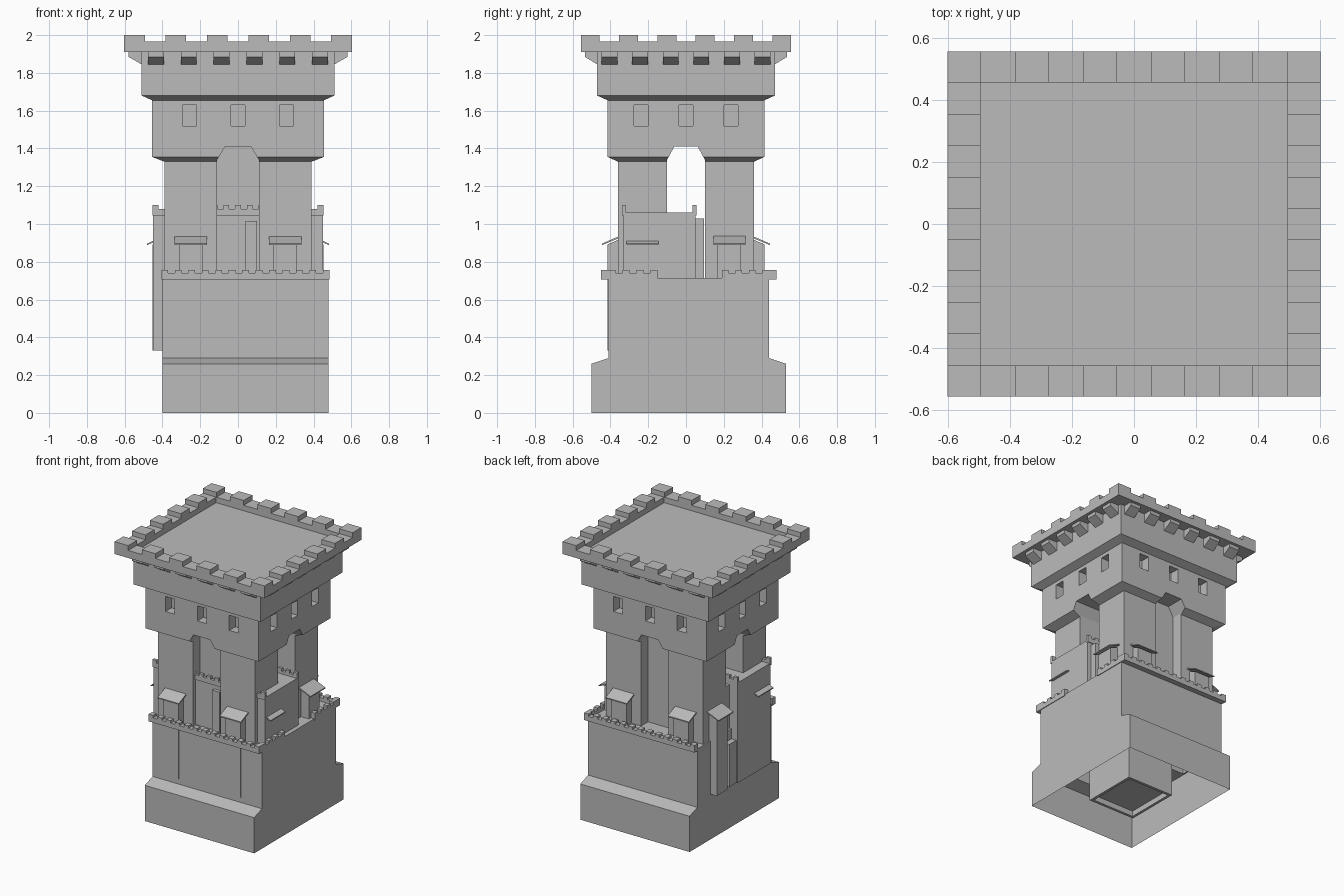
import bpy, bmesh
from mathutils import Vector

if "Cube" in bpy.data.objects:
    bpy.data.objects.remove(bpy.data.objects["Cube"], do_unlink=True)

stone = bpy.data.materials.new("grey stone")
stone.use_nodes = True
STONE = (0.5, 0.5, 0.5, 1)
stone.diffuse_color = STONE
stone.node_tree.nodes["Principled BSDF"].inputs["Base Color"].default_value = STONE

# Each side maps (along, outward, up) to a world position
SIDES = {
    "front": lambda u, d, z: (u, -d, z),
    "back": lambda u, d, z: (u, d, z),
    "left": lambda u, d, z: (d, u, z),
    "right": lambda u, d, z: (-d, u, z),
}
# Half sizes, along the side and outward, swap between the two axes
HALF_X = {"front": True, "back": True, "left": False, "right": False}


def finish(name, bm):
    bmesh.ops.recalc_face_normals(bm, faces=bm.faces)
    mesh = bpy.data.meshes.new(name)
    bm.to_mesh(mesh)
    bm.free()
    mesh.materials.append(stone)
    obj = bpy.data.objects.new(name, mesh)
    bpy.context.collection.objects.link(obj)
    return obj


def loft(bm, rings, caps=True):
    """Skin a list of equal-length point rings."""
    loops = [[bm.verts.new(Vector(p)) for p in ring] for ring in rings]
    n = len(loops[0])
    for a, b in zip(loops, loops[1:]):
        for i in range(n):
            j = (i + 1) % n
            bm.faces.new((a[i], a[j], b[j], b[i]))
    if caps:
        bm.faces.new(loops[0])
        bm.faces.new(loops[-1])


def rect(x0, x1, y0, y1, z):
    return [(x0, y0, z), (x1, y0, z), (x1, y1, z), (x0, y1, z)]


def box(bm, x0, x1, y0, y1, z0, z1):
    loft(bm, [rect(x0, x1, y0, y1, z0), rect(x0, x1, y0, y1, z1)])


def side_prism(bm, side, u0, u1, profile):
    """Sweep an (outward, up) profile along one side of the tower."""
    put = SIDES[side]
    loft(bm, [[put(u, d, z) for d, z in profile] for u in (u0, u1)])


def side_box(bm, side, u0, u1, d0, d1, z0, z1):
    side_prism(bm, side, u0, u1, [(d0, z0), (d1, z0), (d1, z1), (d0, z1)])


def battlement(bm, side, u0, u1, d0, d1, z0, z1, z2, pitch):
    """Low wall with merlons, starting and ending on a merlon."""
    side_box(bm, side, u0, u1, d0, d1, z0, z1)
    n = 2 * max(1, round((u1 - u0) / pitch)) + 1
    step = (u1 - u0) / n
    for i in range(0, n, 2):
        side_box(bm, side, u0 + i * step, u0 + (i + 1) * step, d0, d1, z1, z2)


# Base: hollow plinth with sloped shoulders, open underneath
bm = bmesh.new()
half = [(-0.5, 0), (-0.5, 0.26), (-0.41, 0.29), (-0.41, 0.715)]
profile = half + [(0.44 if y == -0.41 else 0.53, z) for y, z in reversed(half)]
loft(bm, [[(x, y, z) for y, z in profile] for x in (-0.4, 0.48)])
under = [f for f in bm.faces if all(v.co.z < 0.01 for v in f.verts)]
bmesh.ops.delete(bm, geom=under, context="FACES")
finish("base", bm)

# Hollow shaft hidden inside the base
bm = bmesh.new()
loft(bm, [rect(-0.15, 0.23, -0.19, 0.22, 0.7), rect(-0.15, 0.23, -0.19, 0.22, 0),
          rect(-0.13, 0.21, -0.17, 0.2, 0), rect(-0.13, 0.21, -0.17, 0.2, 0.04)])
finish("inner_shaft", bm)

# Terrace battlements, broken in the middle of the left side
bm = bmesh.new()
battlement(bm, "front", -0.405, 0.485, 0.41, 0.45, 0.705, 0.74, 0.757, 0.075)
battlement(bm, "back", -0.405, 0.485, 0.44, 0.48, 0.705, 0.74, 0.757, 0.075)
battlement(bm, "left", -0.41, -0.15, 0.455, 0.485, 0.705, 0.74, 0.757, 0.075)
battlement(bm, "left", 0.19, 0.44, 0.455, 0.485, 0.705, 0.74, 0.757, 0.075)
finish("terrace_battlements", bm)

# Tower body, flaring out twice
bm = bmesh.new()
steps = [(0.39, 0.36, 0.7), (0.39, 0.36, 1.33), (0.455, 0.415, 1.355),
         (0.455, 0.415, 1.655), (0.51, 0.47, 1.68), (0.51, 0.47, 1.91)]
loft(bm, [rect(-x, x, -y, y, z) for x, y, z in steps])
tower = finish("tower_body", bm)

# Cutters: side passage, front and back niches, windows
bm = bmesh.new()


def arch(w):
    return [(-w, 0.6), (w, 0.6), (w, 1.34), (w * 0.62, 1.41), (-w * 0.62, 1.41), (-w, 1.34)]


loft(bm, [[(x, y, z) for y, z in arch(0.1)] for x in (-0.7, 0.7)])
for s in (-1, 1):
    loft(bm, [[(x, s * y, z) for x, z in arch(0.11)] for y in (0.28, 0.7)])
for side, is_x in HALF_X.items():
    wall, gap = (0.415, 0.257) if is_x else (0.455, 0.237)
    for i in (-1, 0, 1):
        side_box(bm, side, i * gap - 0.037, i * gap + 0.037, wall - 0.07, wall + 0.03, 1.52, 1.63)
cutter = finish("opening_cutter", bm)
cutter.hide_render = True
cutter.hide_viewport = True
cut = tower.modifiers.new("openings", "BOOLEAN")
cut.operation = "DIFFERENCE"
cut.solver = "EXACT"
cut.object = cutter

# Corbels under the roof
bm = bmesh.new()
for side, is_x in HALF_X.items():
    wall, out, gap = (0.47, 0.535, 0.174) if is_x else (0.51, 0.58, 0.162)
    for i in range(6):
        u = (i - 2.5) * gap
        side_prism(bm, side, u - 0.042, u + 0.042,
                   [(wall - 0.01, 1.84), (wall, 1.845), (out, 1.885), (out, 1.91), (wall - 0.01, 1.91)])
finish("corbels", bm)

# Roof slab with parapet and merlons
X, Y, N = 0.603, 0.557, 11
bm = bmesh.new()
loft(bm, [rect(-X, X, -Y, Y, 1.91), rect(-X, X, -Y, Y, 1.965),
          rect(-X + 0.107, X - 0.107, -Y + 0.1, Y - 0.1, 1.965),
          rect(-X + 0.107, X - 0.107, -Y + 0.1, Y - 0.1, 1.925)])
finish("roof", bm)
bm = bmesh.new()
for side, is_x in HALF_X.items():
    run, out, deep = (X, Y, 0.1) if is_x else (Y, X, 0.107)
    step = 2 * run / N
    for i in range(0 if is_x else 2, N if is_x else N - 2, 2):
        side_box(bm, side, -run + i * step, -run + (i + 1) * step, out - deep, out, 1.965, 2.0)
finish("roof_merlons", bm)

# Cross hall running through the tower, with its own battlements
bm = bmesh.new()
box(bm, -0.45, 0.45, -0.33, 0.05, 0.33, 1.06)
finish("cross_hall", bm)
bm = bmesh.new()
battlement(bm, "front", -0.452, 0.452, 0.318, 0.338, 1.045, 1.08, 1.1, 0.065)
battlement(bm, "back", -0.452, 0.452, 0.035, 0.055, 1.045, 1.08, 1.1, 0.065)
finish("hall_battlements", bm)

# Narrow piers beside the hall
bm = bmesh.new()
box(bm, 0.04, 0.1, -0.355, -0.32, 0.7, 1.015)
box(bm, -0.385, 0.42, 0.04, 0.095, 0.7, 1.03)
box(bm, -0.44, -0.39, 0.05, 0.13, 0.33, 0.64)
finish("piers", bm)

# Small lean-to huts with sloping roofs, and canopies on the hall ends
huts, roofs = bmesh.new(), bmesh.new()


def lean_to(side, u, wall, out, hut=True):
    if hut:
        side_prism(huts, side, u - 0.062, u + 0.062,
                   [(wall - 0.01, 0.33), (out - 0.03, 0.33), (out - 0.03, 0.892), (wall - 0.01, 0.92)])
    drop = 0.035 * (out - wall) / 0.085
    side_prism(roofs, side, u - 0.085, u + 0.085,
               [(wall, 0.888 + drop), (out, 0.888), (out, 0.896), (wall, 0.898 + drop)])


for s in (-1, 1):
    for side in ("front", "back"):
        lean_to(side, s * 0.25, 0.36, 0.445)
for side in ("left", "right"):
    lean_to(side, 0.23, 0.39, 0.482)
    lean_to(side, -0.23, 0.448, 0.482, hut=False)
finish("lean_to_huts", huts)
finish("lean_to_roofs", roofs)
